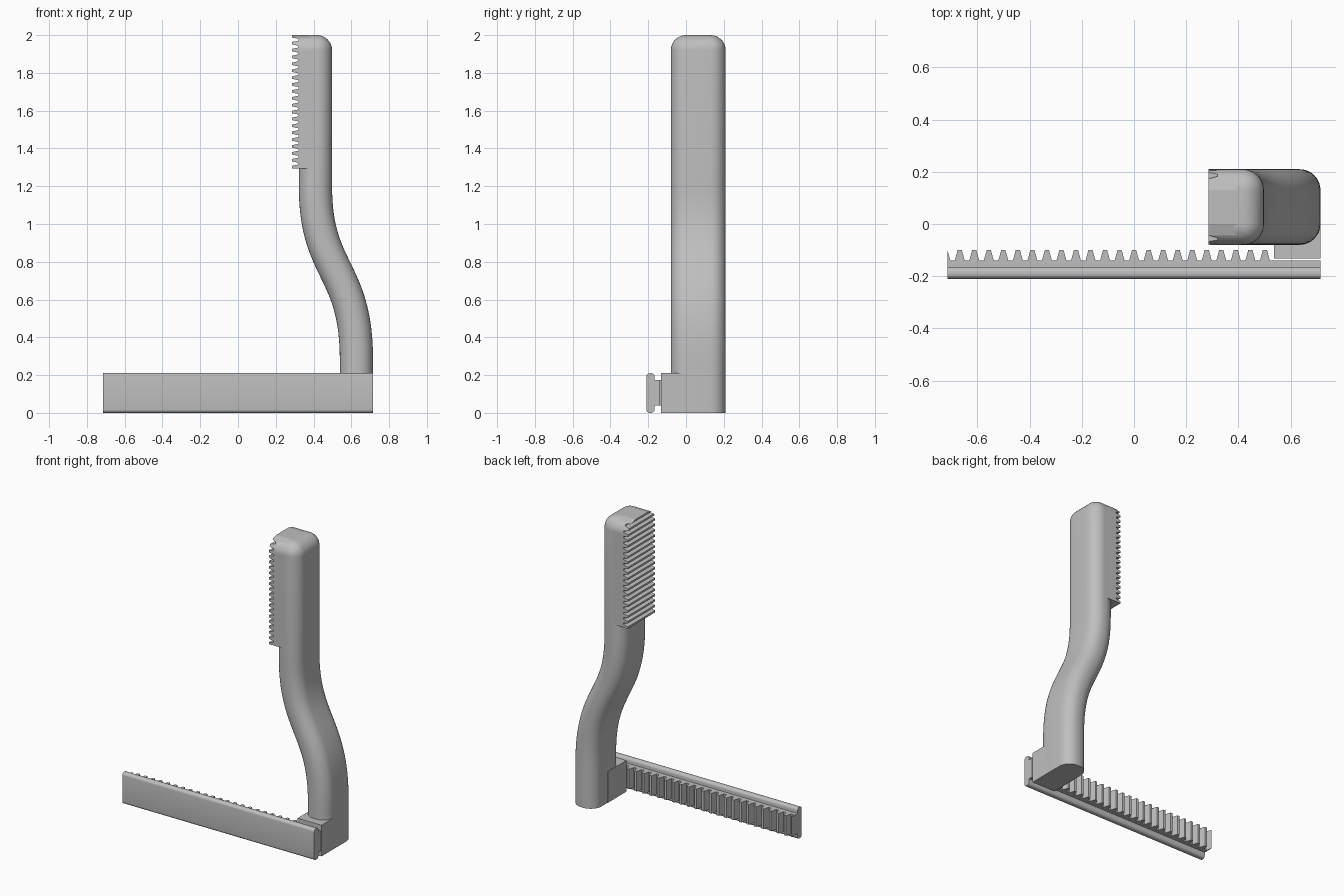
import bpy, bmesh, math
from mathutils import Vector

cube = bpy.data.objects.get("Cube")
if cube:
    bpy.data.objects.remove(cube, do_unlink=True)

GREY = (0.52, 0.52, 0.52, 1)
grey = bpy.data.materials.new("plain grey")
grey.use_nodes = True
grey.diffuse_color = GREY
grey.node_tree.nodes["Principled BSDF"].inputs["Base Color"].default_value = GREY


def loft(name, rings, smooth=False):
    """Skin a list of equal-length point rings and cap both ends."""
    bm = bmesh.new()
    rows = [[bm.verts.new(p) for p in ring] for ring in rings]
    n = len(rows[0])
    for a, b in zip(rows, rows[1:]):
        for i in range(n):
            j = (i + 1) % n
            bm.faces.new((a[i], a[j], b[j], b[i]))
    bm.faces.new(rows[0][::-1])
    bm.faces.new(rows[-1])
    bmesh.ops.recalc_face_normals(bm, faces=bm.faces)
    mesh = bpy.data.meshes.new(name)
    bm.to_mesh(mesh)
    bm.free()
    mesh.materials.append(grey)
    obj = bpy.data.objects.new(name, mesh)
    bpy.context.collection.objects.link(obj)
    if smooth:
        bpy.ops.object.select_all(action='DESELECT')
        obj.select_set(True)
        bpy.context.view_layer.objects.active = obj
        bpy.ops.object.shade_smooth_by_angle(angle=math.radians(35))
    return obj


def rounded_rect(hu, hv, r, steps=8):
    pts = []
    for k, (su, sv) in enumerate(((1, 1), (-1, 1), (-1, -1), (1, -1))):
        for s in range(steps + 1):
            a = math.pi / 2 * (k + s / steps)
            pts.append((su * (hu - r) + r * math.cos(a), sv * (hv - r) + r * math.sin(a)))
    return pts


def box(name, x0, x1, y0, y1, z0, z1):
    loft(name, [[(x0, y0, z), (x1, y0, z), (x1, y1, z), (x0, y1, z)] for z in (z0, z1)])


# Shaft: rounded section swept along an S bend, with a domed edge on top
TOP, YC, HX, HY, R = 2.0, 0.065, 0.088, 0.145, 0.08
X_LOW, X_HIGH = 0.627, 0.41


def shaft_ring(x, z, tangent, inset=0):
    nx, nz = tangent.y, -tangent.x
    section = rounded_rect(HX - inset, HY - inset, max(R - inset, 0.001))
    return [(x + u * nx, YC + v, z + u * nz) for u, v in section]


up = Vector((0, 1))
ctrl = [Vector(p) for p in ((X_LOW, 0.28), (X_LOW, 0.77), (X_HIGH, 0.74), (X_HIGH, 1.2))]
rings = [shaft_ring(X_LOW, 0, up)]
for i in range(33):
    t = i / 32
    s = 1 - t
    p = s**3 * ctrl[0] + 3 * s * s * t * ctrl[1] + 3 * s * t * t * ctrl[2] + t**3 * ctrl[3]
    d = s * s * (ctrl[1] - ctrl[0]) + 2 * s * t * (ctrl[2] - ctrl[1]) + t * t * (ctrl[3] - ctrl[2])
    rings.append(shaft_ring(p.x, p.y, d.normalized()))
for i in range(9):
    a = math.pi / 2 * i / 8
    rings.append(shaft_ring(X_HIGH, TOP - R + R * math.sin(a), up, R * (1 - math.cos(a))))
loft("shaft", rings, smooth=True)

# Toothed grip: ridged inner face that follows the rounded top
TIP, ROOT, GRIP_Z, COUNT = 0.286, 0.32, 1.295, 19
pitch = (TOP - GRIP_Z) / (COUNT + 0.35)


def grip_ring(z, x):
    over = max(0, z - (TOP - R))
    hy = HY - R + math.sqrt(max(0, R * R - over * over))
    return [(x, YC - hy, z), (X_HIGH, YC - hy, z), (X_HIGH, YC + hy, z), (x, YC + hy, z)]


stations = []
for i in range(COUNT + 1):
    z = GRIP_Z + i * pitch
    stations += [(z, TIP), (z + 0.35 * pitch, TIP)]
    if i < COUNT:
        stations += [(z + 0.55 * pitch, ROOT), (z + 0.8 * pitch, ROOT)]
loft("toothed_grip", [grip_ring(z, x) for z, x in stations])

# Foot block joining shaft and rail
RIGHT, LEFT = 0.715, -0.715
box("foot_block", 0.537, RIGHT, -0.133, YC, 0, 0.21)

# Rail: rounded face plate plus a narrower neck that leaves the side grooves
plate = rounded_rect(0.022, 0.105, 0.018, 5)
loft("rail_plate", [[(x, -0.188 + u, 0.105 + v) for u, v in plate] for x in (LEFT, RIGHT)], smooth=True)
NECK_LOW, NECK_HIGH = 0.04, 0.175
box("rail_neck", LEFT, RIGHT, -0.18, -0.139, NECK_LOW, NECK_HIGH)

# Rack teeth along the back of the rail
step, first, tip_y, root_y = 0.0557, -0.668, -0.10, -0.14
outline = [(LEFT, -0.16), (LEFT, tip_y), (first - 0.036, root_y)]
for i in range(22):
    c = first + i * step
    outline += [(c - 0.019, root_y), (c - 0.008, tip_y), (c + 0.008, tip_y), (c + 0.019, root_y)]
outline += [(0.56, root_y), (0.56, -0.16)]
loft("rack_teeth", [[(x, y, z) for x, y in outline] for z in (NECK_LOW, NECK_HIGH)])
